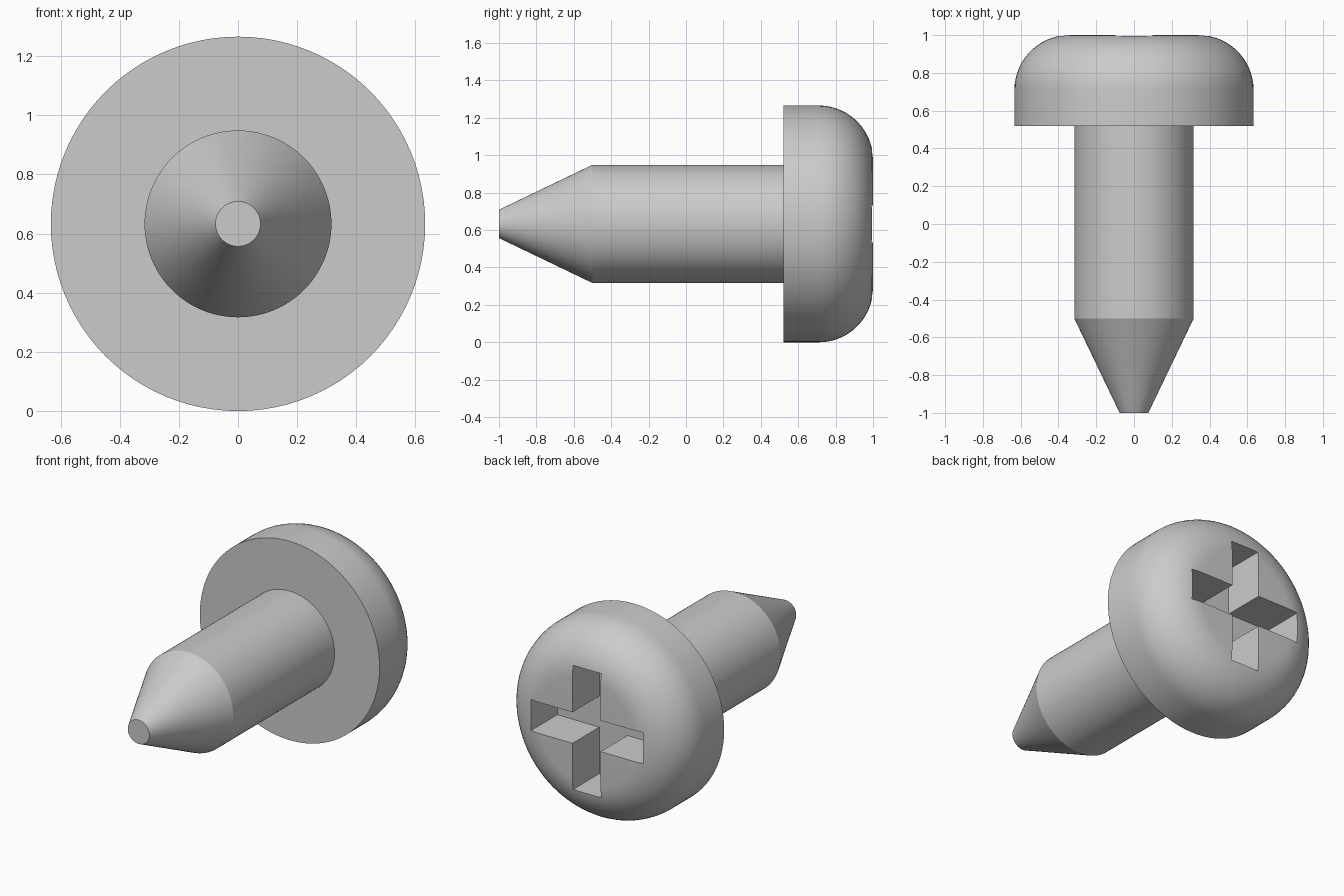
import bpy, bmesh, math
from mathutils import Matrix, Vector

cube = bpy.data.objects.get("Cube")
if cube:
    bpy.data.objects.remove(cube)

HEAD_R = 0.633
SHANK_R = 0.316
FILLET = 0.29
HEAD_FRONT, HEAD_BACK = 0.52, 1.0
SLOT_HALF, SLOT_REACH, SLOT_DEPTH = 0.099, 0.395, 0.27
AXIS = Vector((0, 0, HEAD_R))

grey = bpy.data.materials.new("plain grey")
grey.use_nodes = True
colour = (0.6, 0.6, 0.6, 1)
grey.diffuse_color = colour
grey.node_tree.nodes["Principled BSDF"].inputs["Base Color"].default_value = colour


def make_object(name, bm):
    bmesh.ops.recalc_face_normals(bm, faces=bm.faces)
    mesh = bpy.data.meshes.new(name)
    bm.to_mesh(mesh)
    bm.free()
    mesh.materials.append(grey)
    obj = bpy.data.objects.new(name, mesh)
    bpy.context.collection.objects.link(obj)
    return obj


def lathe(name, profile, steps=96):
    """Turn a (radius, y) profile around the screw's long axis."""
    bm = bmesh.new()
    verts = [bm.verts.new(AXIS + Vector((r, y, 0))) for r, y in profile]
    edges = [bm.edges.new(pair) for pair in zip(verts, verts[1:])]
    bmesh.ops.spin(bm, geom=verts + edges, cent=AXIS, axis=(0, 1, 0),
                   angle=math.tau, steps=steps)
    bmesh.ops.remove_doubles(bm, verts=bm.verts, dist=0.0001)
    # Close the ends with flat discs
    bmesh.ops.holes_fill(bm, edges=[e for e in bm.edges if e.is_boundary], sides=0)
    return make_object(name, bm)


def smooth(obj):
    bpy.ops.object.select_all(action="DESELECT")
    obj.select_set(True)
    bpy.context.view_layer.objects.active = obj
    bpy.ops.object.shade_smooth_by_angle(angle=math.radians(20))


# Shank with its tapered, blunt tip
shank = lathe("shank", [(0.076, -1), (SHANK_R, -0.5), (SHANK_R, HEAD_FRONT + 0.02)])

# Pan head with a rounded back rim
flat_r = HEAD_R - FILLET
arc = [math.radians(a) for a in range(0, 91, 6)]
rim = [(flat_r + FILLET * math.cos(a), HEAD_BACK - FILLET + FILLET * math.sin(a))
       for a in arc]
head = lathe("head", [(HEAD_R, HEAD_FRONT)] + rim)

# Cross-shaped cutter: one outline, pushed through the back of the head
bm = bmesh.new()
w, reach = SLOT_HALF, SLOT_REACH
outline = []
for quarter in range(4):
    turn = Matrix.Rotation(quarter * math.pi / 2, 3, "Y")
    for x, z in ((w, w), (reach, w), (reach, -w)):
        outline.append(bm.verts.new(
            AXIS + turn @ Vector((x, HEAD_BACK - SLOT_DEPTH, z))))
floor = bm.faces.new(outline)
pushed = bmesh.ops.extrude_face_region(bm, geom=[floor], use_keep_orig=True)
top = [v for v in pushed["geom"] if isinstance(v, bmesh.types.BMVert)]
bmesh.ops.translate(bm, verts=top, vec=(0, SLOT_DEPTH + 0.2, 0))
cutter = make_object("slot_cutter", bm)
cutter.hide_render = True

# Cut the cross slot, then drop the cutter
bpy.context.view_layer.objects.active = head
cut = head.modifiers.new("cross slot", "BOOLEAN")
cut.operation = "DIFFERENCE"
cut.solver = "EXACT"
cut.object = cutter
bpy.ops.object.modifier_apply(modifier=cut.name)
bpy.data.objects.remove(cutter)

for part in (shank, head):
    smooth(part)
